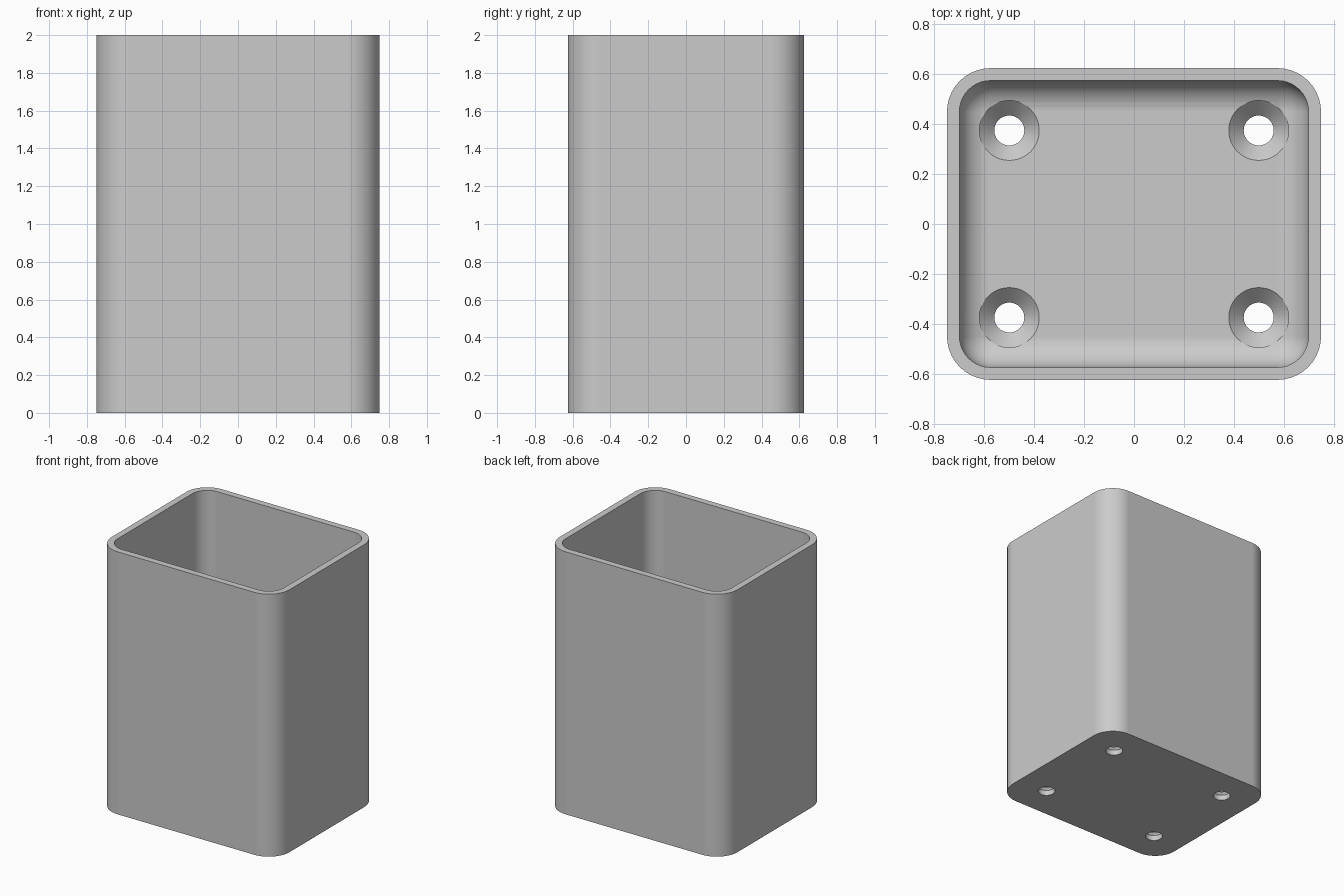
import bpy
import bmesh
from math import sin, cos, pi, radians

HALF_X, HALF_Y, HEIGHT = 0.75, 0.625, 2.0
WALL, FLOOR = 0.05, 0.10
CORNER, FILLET = 0.175, 0.125
STEPS = 10

old = bpy.data.objects.get("Cube")
if old:
    bpy.data.objects.remove(old, do_unlink=True)

grey = bpy.data.materials.new("plain_grey")
grey.use_nodes = True
colour = (0.6, 0.6, 0.6, 1)
grey.diffuse_color = colour
grey.node_tree.nodes["Principled BSDF"].inputs["Base Color"].default_value = colour


def rounded_ring(inset, z):
    """Outline of the box moved inwards by inset, at height z."""
    radius = CORNER - inset
    points = []
    for i, (sx, sy) in enumerate([(1, 1), (-1, 1), (-1, -1), (1, -1)]):
        for k in range(STEPS + 1):
            a = (i + k / STEPS) * pi / 2
            points.append((sx * (HALF_X - CORNER) + radius * cos(a),
                           sy * (HALF_Y - CORNER) + radius * sin(a), z))
    return points


def circle_ring(x, y, radius, z, count=48):
    return [(x + radius * cos(2 * pi * k / count),
             y + radius * sin(2 * pi * k / count), z) for k in range(count)]


def loft(name, rings):
    """Closed solid through a list of rings, capped at both ends."""
    bm = bmesh.new()
    loops = [[bm.verts.new(p) for p in ring] for ring in rings]
    for a, b in zip(loops, loops[1:]):
        for k in range(len(a)):
            n = (k + 1) % len(a)
            bm.faces.new((a[k], a[n], b[n], b[k]))
    bm.faces.new(loops[0][::-1])
    bm.faces.new(loops[-1])
    bmesh.ops.remove_doubles(bm, verts=bm.verts, dist=0.0001)
    bmesh.ops.recalc_face_normals(bm, faces=bm.faces)
    mesh = bpy.data.meshes.new(name)
    bm.to_mesh(mesh)
    bm.free()
    mesh.materials.append(grey)
    obj = bpy.data.objects.new(name, mesh)
    bpy.context.collection.objects.link(obj)
    return obj


# Open box: outer wall, rim, inner wall, then the fillet down to the floor
rings = [rounded_ring(0, 0), rounded_ring(0, HEIGHT), rounded_ring(WALL, HEIGHT)]
for k in range(STEPS + 1):
    a = k / STEPS * pi / 2
    rings.append(rounded_ring(WALL + FILLET * (1 - cos(a)),
                              FLOOR + FILLET * (1 - sin(a))))
box = loft("open_box", rings)

# Four countersunk screw holes through the floor
bpy.context.view_layer.objects.active = box
box.select_set(True)
for x in (-0.5, 0.5):
    for y in (-0.375, 0.375):
        profile = [(0.06, -0.1), (0.06, 0.04), (0.12, FLOOR), (0.12, 0.4)]
        cutter = loft("screw_hole_cutter", [circle_ring(x, y, r, z) for r, z in profile])
        cutter.hide_render = True
        cut = box.modifiers.new("screw_hole", "BOOLEAN")
        cut.operation = "DIFFERENCE"
        cut.solver = "EXACT"
        cut.object = cutter
        bpy.ops.object.modifier_apply(modifier=cut.name)
        bpy.data.objects.remove(cutter, do_unlink=True)

# Smooth corners with crisp edges and flat panels
bpy.ops.object.shade_smooth_by_angle(angle=radians(30))
weighted = box.modifiers.new("even_shading", "WEIGHTED_NORMAL")
weighted.keep_sharp = True
